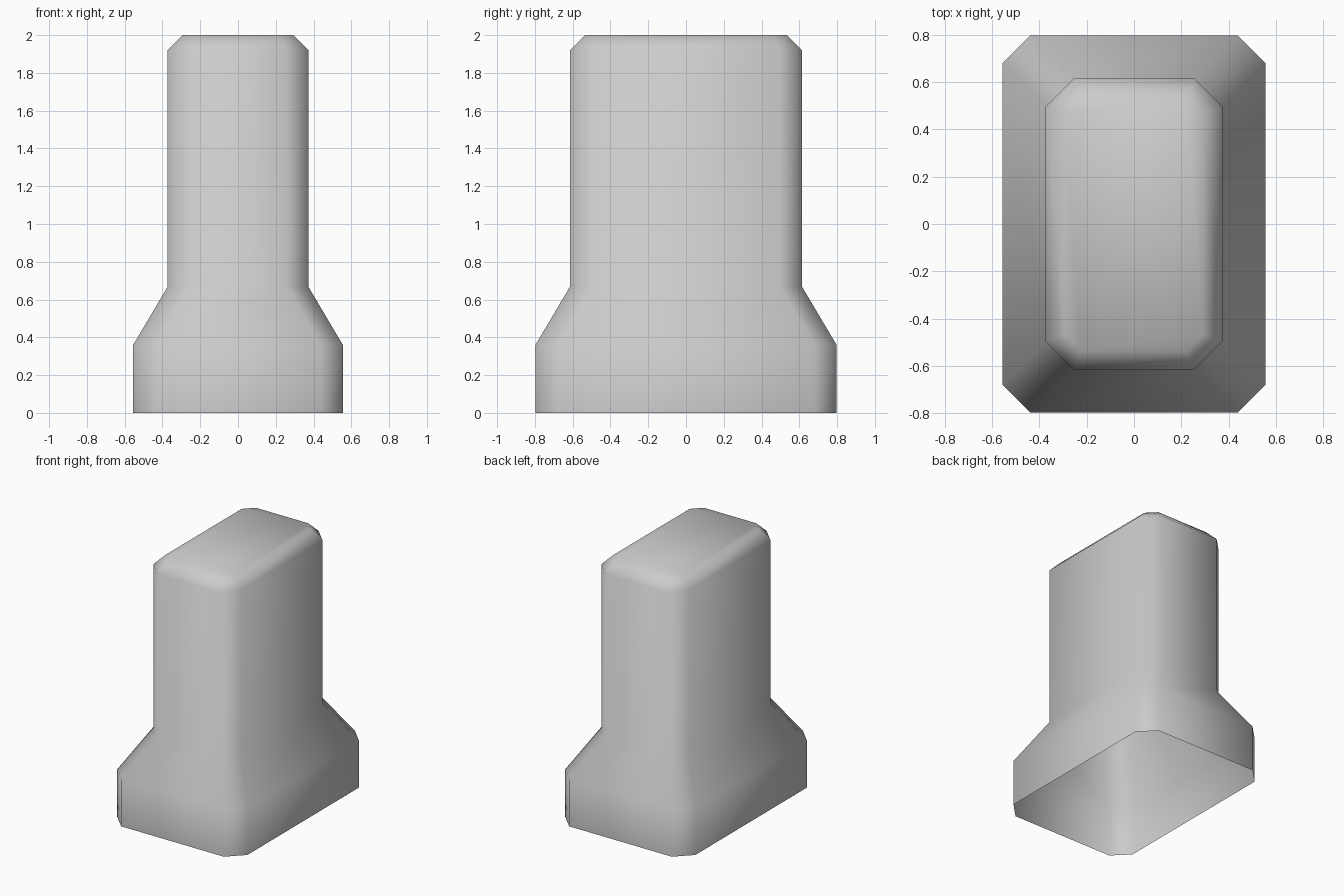
import bpy
import bmesh

# Remove the default object
cube = bpy.data.objects.get("Cube")
if cube:
    bpy.data.objects.remove(cube, do_unlink=True)

# Plain grey material
grey = bpy.data.materials.new("light grey")
grey.use_nodes = True
colour = (0.6, 0.6, 0.6, 1.0)
grey.diffuse_color = colour
grey.node_tree.nodes["Principled BSDF"].inputs["Base Color"].default_value = colour


def octagon(bm, half_x, half_y, cut, z):
    """Rectangle with chamfered corners, counter-clockwise from above."""
    points = []
    for sx, sy in ((1, 1), (-1, 1), (-1, -1), (1, -1)):
        pair = [(sx * half_x, sy * (half_y - cut)), (sx * (half_x - cut), sy * half_y)]
        points += pair if sx * sy > 0 else pair[::-1]
    return [bm.verts.new((x, y, z)) for x, y in points]


# Cross-sections from the open foot to the top: half x, half y, corner cut, height
sections = [
    (0.555, 0.797, 0.118, 0.0),
    (0.555, 0.797, 0.118, 0.36),
    (0.373, 0.615, 0.118, 0.667),
    (0.373, 0.615, 0.118, 1.92),
    (0.293, 0.535, 0.071, 2.0),
]

# Stepped hollow cover: walls between sections, closed top, open bottom
bm = bmesh.new()
rings = [octagon(bm, *s) for s in sections]
for low, high in zip(rings, rings[1:]):
    for i in range(len(low)):
        j = (i + 1) % len(low)
        bm.faces.new((low[i], low[j], high[j], high[i]))
bm.faces.new(rings[-1])
for face in bm.faces:
    face.smooth = True

mesh = bpy.data.meshes.new("stepped_cover")
bm.to_mesh(mesh)
bm.free()
mesh.materials.append(grey)
cover = bpy.data.objects.new("stepped_cover", mesh)
bpy.context.collection.objects.link(cover)
